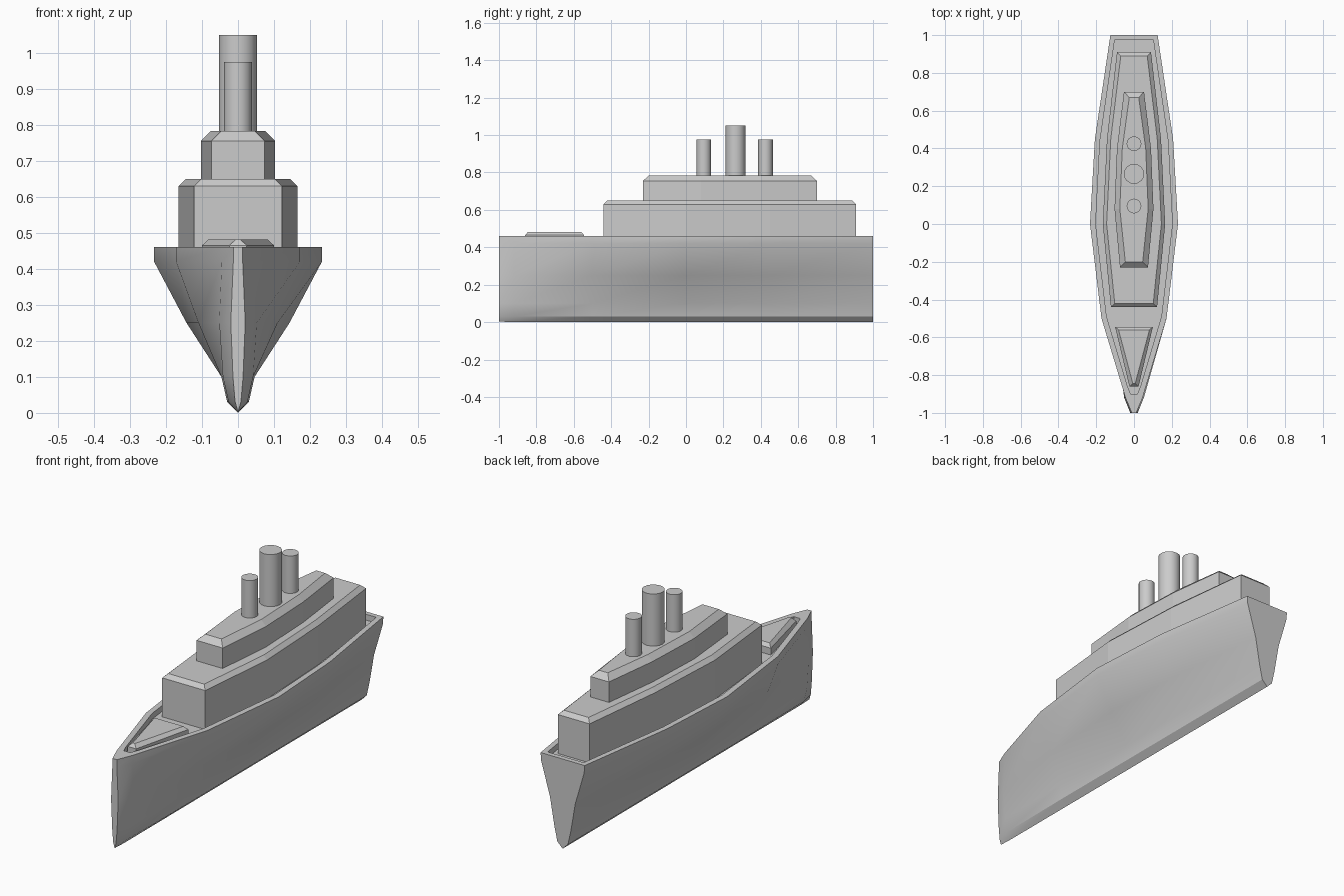
import bpy, bmesh, math

if "Cube" in bpy.data.objects:
    bpy.data.objects.remove(bpy.data.objects["Cube"])


def finish(bm, name, angle=25):
    bmesh.ops.recalc_face_normals(bm, faces=bm.faces)
    me = bpy.data.meshes.new(name)
    bm.to_mesh(me)
    bm.free()
    ob = bpy.data.objects.new(name, me)
    bpy.context.collection.objects.link(ob)
    if angle:
        bpy.ops.object.select_all(action='DESELECT')
        ob.select_set(True)
        bpy.context.view_layer.objects.active = ob
        bpy.ops.object.shade_smooth_by_angle(angle=math.radians(angle))
    return ob


def bridge(bm, a, b):
    n = len(a)
    for i in range(n):
        j = (i + 1) % n
        bm.faces.new((a[i], a[j], b[j], b[i]))


def plan_loop(bm, half, z):
    """Closed symmetric outline from (y, half width) pairs."""
    pts = [(x, y) for y, x in half] + [(-x, y) for y, x in reversed(half)]
    return [bm.verts.new((x, y, z)) for x, y in pts]


def deckhouse(name, half, z0, z1, z2, dx, dy):
    """Symmetric block with a chamfered top edge."""
    bm = bmesh.new()
    top = [(y, x - dx) for y, x in half]
    top[0] = (half[0][0] + dy, max(half[0][1] - dx, 0.006))
    top[-1] = (half[-1][0] - dy, half[-1][1] - dx)
    loops = [plan_loop(bm, half, z0), plan_loop(bm, half, z1), plan_loop(bm, top, z2)]
    bridge(bm, loops[0], loops[1])
    bridge(bm, loops[1], loops[2])
    bm.faces.new(loops[0])
    bm.faces.new(loops[2])
    return finish(bm, name, 0)


# Hull: y, then half widths at each height, lofted from bow to stern
heights = (0.03, 0.10, 0.25, 0.42, 0.46)
stations = [
    (-1.00, 0.008, 0.014, 0.020, 0.013, 0.012),
    (-0.92, 0.026, 0.042, 0.052, 0.045, 0.045),
    (-0.50, 0.030, 0.046, 0.110, 0.172, 0.172),
    (0.00, 0.030, 0.046, 0.143, 0.233, 0.233),
    (0.45, 0.030, 0.046, 0.128, 0.207, 0.207),
    (1.00, 0.030, 0.046, 0.072, 0.122, 0.125),
]
bm = bmesh.new()
rows = []
for y, *w in stations:
    left = [bm.verts.new((-x, y, z)) for x, z in zip(reversed(w), reversed(heights))]
    keel = [bm.verts.new((0, y, 0.003 if y < -0.95 else 0))]
    right = [bm.verts.new((x, y, z)) for x, z in zip(w, heights)]
    rows.append(left + keel + right)
for a, b in zip(rows, rows[1:]):
    for i in range(len(a) - 1):
        bm.faces.new((a[i], a[i + 1], b[i + 1], b[i]))
bm.faces.new(rows[0])
bm.faces.new(rows[-1])

# Bulwark rim and sunken deck
rim = [r[-1] for r in rows] + [r[0] for r in reversed(rows)]
inner = [(-0.90, 0.018), (-0.86, 0.034), (-0.49, 0.145), (0.0, 0.203), (0.44, 0.180), (0.975, 0.102)]
rim_in = plan_loop(bm, inner, 0.46)
deck = plan_loop(bm, inner, 0.43)
bridge(bm, rim, rim_in)
bridge(bm, rim_in, deck)
bm.faces.new(deck)
finish(bm, "hull")

# Superstructure
deckhouse("lower_deckhouse", [(-0.44, 0.122), (0.0, 0.165), (0.45, 0.143), (0.91, 0.09)],
          0.43, 0.63, 0.65, 0.02, 0.02)
deckhouse("upper_deckhouse", [(-0.23, 0.074), (0.08, 0.103), (0.40, 0.090), (0.70, 0.053)],
          0.65, 0.755, 0.783, 0.028, 0.03)
deckhouse("foredeck_hatch", [(-0.86, 0.024), (-0.545, 0.10)],
          0.43, 0.465, 0.482, 0.018, 0.015)

# Funnels
for name, y, r, top in (("front_funnel", 0.095, 0.039, 0.975),
                        ("middle_funnel", 0.265, 0.053, 1.05),
                        ("rear_funnel", 0.425, 0.039, 0.975)):
    base = 0.77
    bpy.ops.mesh.primitive_cylinder_add(vertices=16, radius=r, depth=top - base,
                                        location=(0, y, (top + base) / 2))
    ob = bpy.context.object
    ob.name = name
    bpy.ops.object.shade_smooth_by_angle(angle=math.radians(30))
